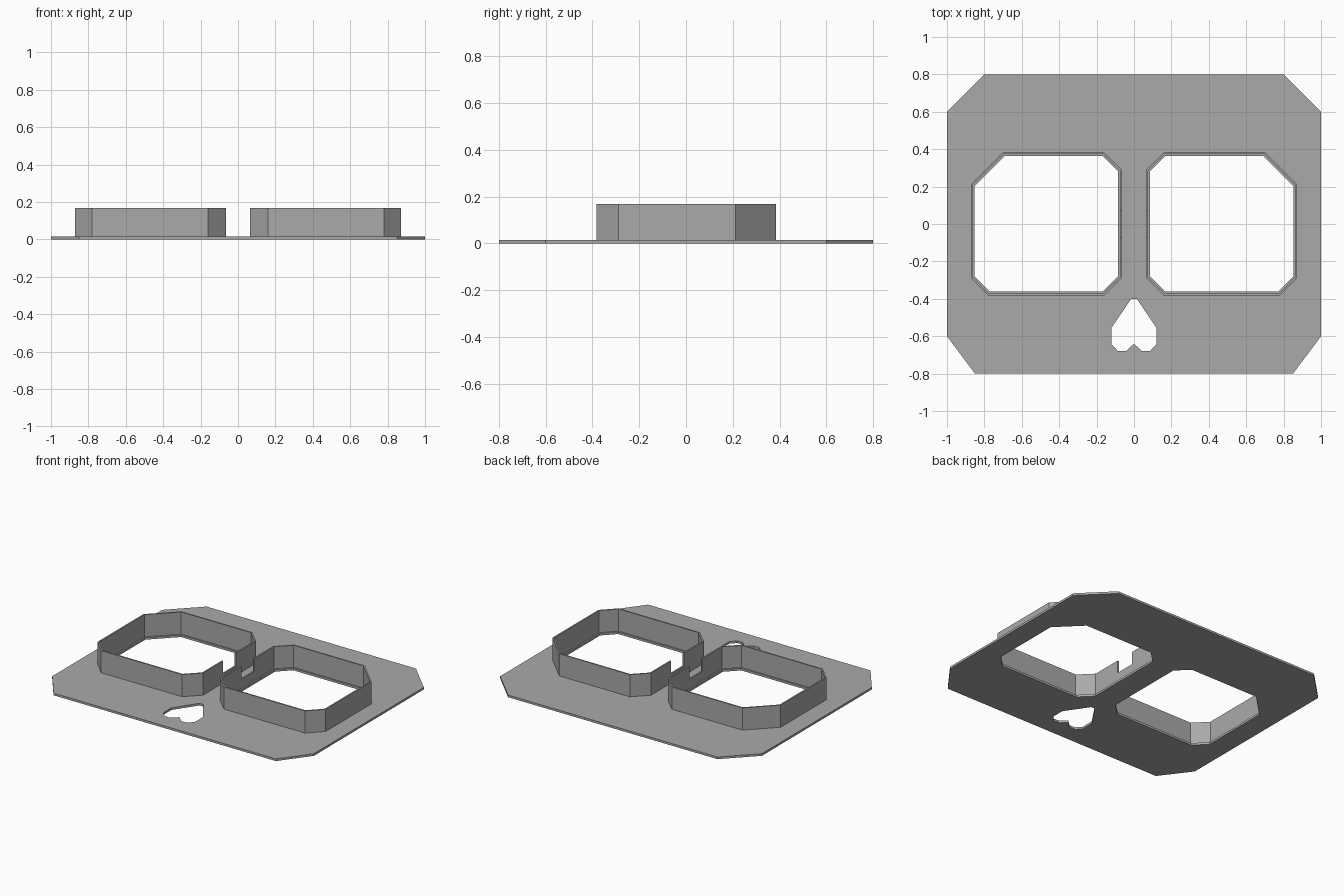
import bpy, bmesh
from mathutils import Vector

if "Cube" in bpy.data.objects:
    bpy.data.objects.remove(bpy.data.objects["Cube"])

PLATE_TOP, WALL_TOP, NOTCH_Z = 0.015, 0.168, 0.08

grey = bpy.data.materials.new("plain grey")
grey.diffuse_color = (0.4, 0.4, 0.4, 1)
grey.use_nodes = True
grey.node_tree.nodes["Principled BSDF"].inputs["Base Color"].default_value = grey.diffuse_color


def mirror(points):
    return [(-x, y) for x, y in reversed(points)]


def inset(points, d):
    """Offset a counter-clockwise outline inwards by d with mitred corners."""
    pts = [Vector(p) for p in points]
    out = []
    for i, p in enumerate(pts):
        a = (p - pts[i - 1]).normalized()
        b = (pts[(i + 1) % len(pts)] - p).normalized()
        n1, n2 = Vector((-a.y, a.x)), Vector((-b.y, b.x))
        out.append(tuple(p + (n1 + n2) * d / (1 + n1.dot(n2))))
    return out


def slab(name, outlines, z0, z1):
    """Extrude a flat shape (outer outline first, then holes) from z0 to z1."""
    bm = bmesh.new()
    for outline in outlines:
        vs = [bm.verts.new((x, y, z0)) for x, y in outline]
        for i in range(len(vs)):
            bm.edges.new((vs[i - 1], vs[i]))
    bmesh.ops.triangle_fill(bm, edges=bm.edges[:], use_beauty=True, use_dissolve=False)
    res = bmesh.ops.extrude_face_region(bm, geom=bm.faces[:], use_keep_orig=True)
    bmesh.ops.translate(bm, vec=(0, 0, z1 - z0),
                        verts=[g for g in res["geom"] if isinstance(g, bmesh.types.BMVert)])
    bmesh.ops.recalc_face_normals(bm, faces=bm.faces[:])
    me = bpy.data.meshes.new(name)
    bm.to_mesh(me)
    bm.free()
    me.materials.append(grey)
    ob = bpy.data.objects.new(name, me)
    bpy.context.collection.objects.link(ob)
    return ob


# Outlines, counter-clockwise
half_plate = [(0.85, -0.8), (1, -0.6), (1, 0.6), (0.8, 0.8)]
plate_outline = half_plate + mirror(half_plate)
eye_right = [(0.16, -0.382), (0.78, -0.382), (0.872, -0.288), (0.872, 0.212),
             (0.70, 0.384), (0.16, 0.384), (0.065, 0.29), (0.065, -0.288)]
eyes = {"right": eye_right, "left": mirror(eye_right)}
half_heart = [(0.043, -0.68), (0.085, -0.68), (0.12, -0.643), (0.12, -0.555), (0.015, -0.4)]
heart = [(0, -0.64)] + half_heart + mirror(half_heart)

# Base plate with two openings and a heart cut-out
slab("base_plate", [plate_outline, heart] + [inset(e, 0.02) for e in eyes.values()],
     0, PLATE_TOP)

# Cutter for the notch in the facing walls
cutter = slab("notch_cutter", [[(-0.1, -0.07), (0.1, -0.07), (0.1, 0.07), (-0.1, 0.07)]],
              NOTCH_Z, 0.3)
cutter.hide_render = True

# Thin upright walls around the openings
for side, outline in eyes.items():
    wall = slab(side + "_wall", [outline, inset(outline, 0.01)], PLATE_TOP, WALL_TOP)
    mod = wall.modifiers.new("notch", 'BOOLEAN')
    mod.operation = 'DIFFERENCE'
    mod.solver = 'EXACT'
    mod.object = cutter
    bpy.context.view_layer.objects.active = wall
    bpy.ops.object.modifier_apply(modifier=mod.name)

bpy.data.objects.remove(cutter)
